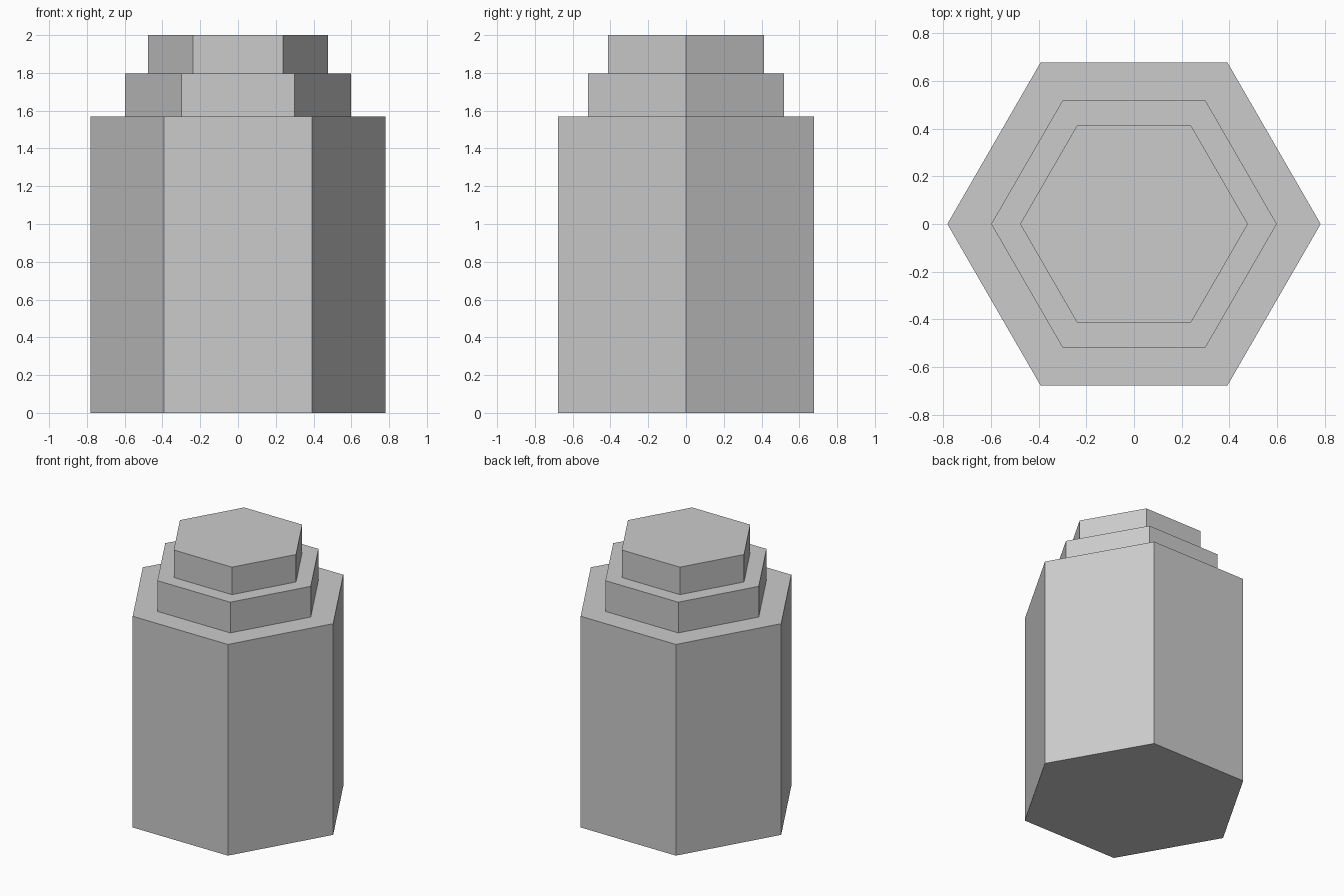
import bpy, bmesh
from math import cos, sin, pi

if "Cube" in bpy.data.objects:
    bpy.data.objects.remove(bpy.data.objects["Cube"])

SIDES = 6
# Stepped profile (radius, height) from the base to the top
PROFILE = [(0.782, 0), (0.782, 1.568), (0.598, 1.568),
           (0.598, 1.796), (0.477, 1.796), (0.477, 2.0)]

bm = bmesh.new()
rings = [[bm.verts.new((r * cos(2 * pi * i / SIDES), r * sin(2 * pi * i / SIDES), z))
          for i in range(SIDES)] for r, z in PROFILE]

# Walls and ledges
for low, high in zip(rings, rings[1:]):
    for i in range(SIDES):
        j = (i + 1) % SIDES
        bm.faces.new((low[i], low[j], high[j], high[i]))

# Bottom and top caps
bm.faces.new(rings[0][::-1])
bm.faces.new(rings[-1])

mesh = bpy.data.meshes.new("stepped_hexagonal_body")
bm.to_mesh(mesh)
bm.free()
bpy.context.collection.objects.link(bpy.data.objects.new("stepped_hexagonal_body", mesh))
